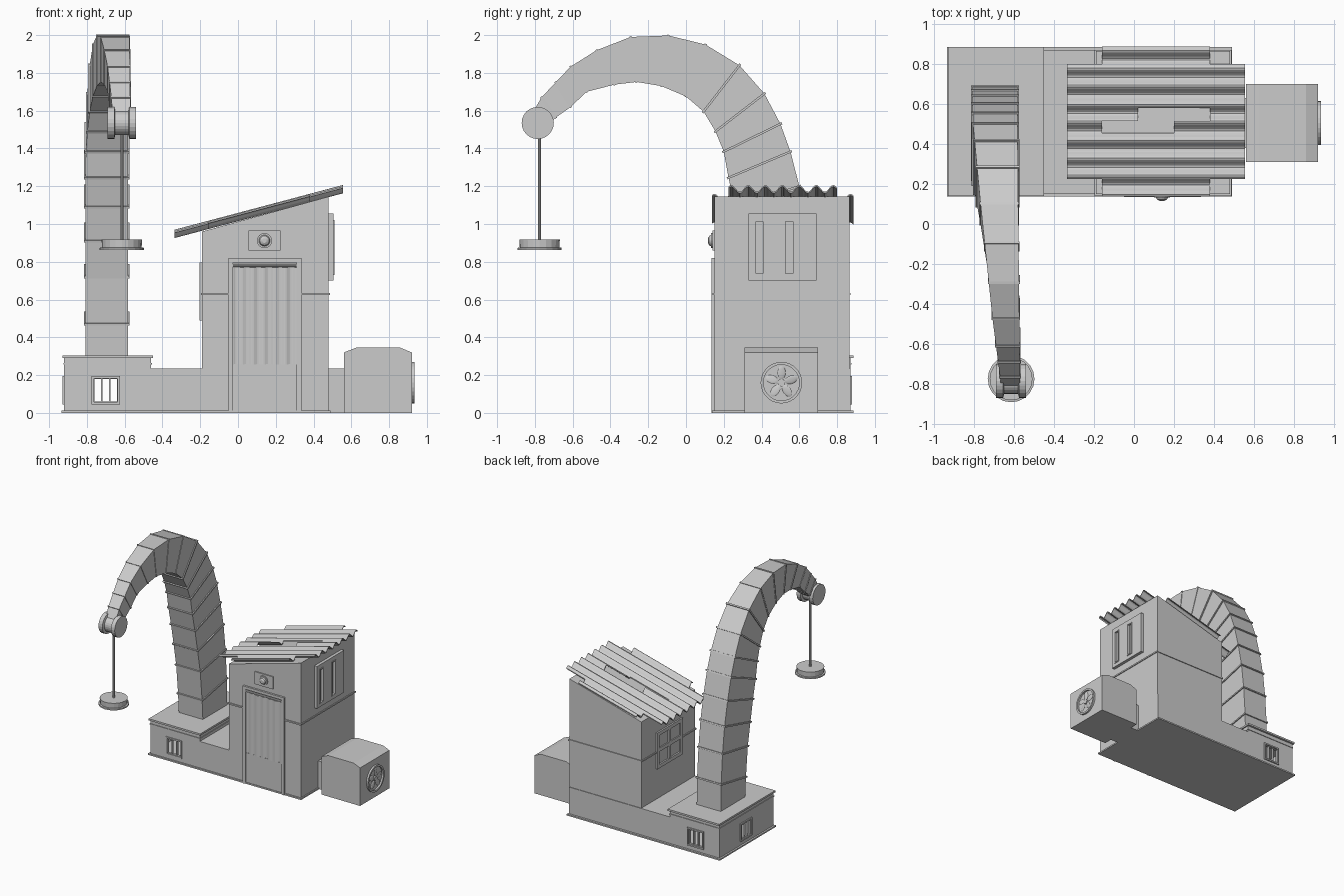
import bpy, bmesh, math
from mathutils import Vector, Matrix

if "Cube" in bpy.data.objects:
    bpy.data.objects.remove(bpy.data.objects["Cube"])


def make(name, bm, smooth=False):
    bmesh.ops.recalc_face_normals(bm, faces=bm.faces)
    me = bpy.data.meshes.new(name)
    bm.to_mesh(me)
    bm.free()
    ob = bpy.data.objects.new(name, me)
    bpy.context.collection.objects.link(ob)
    if smooth:
        bpy.ops.object.select_all(action='DESELECT')
        ob.select_set(True)
        bpy.context.view_layer.objects.active = ob
        bpy.ops.object.shade_smooth_by_angle(angle=math.radians(40))
    return ob


def boxes(name, *dims):
    """One object from boxes given as x0, x1, y0, y1, z0, z1."""
    bm = bmesh.new()
    for x0, x1, y0, y1, z0, z1 in dims:
        m = Matrix.Translation(((x0 + x1) / 2, (y0 + y1) / 2, (z0 + z1) / 2))
        bmesh.ops.create_cube(bm, size=1, matrix=m @ Matrix.Diagonal((x1 - x0, y1 - y0, z1 - z0, 1)))
    return make(name, bm)


def frame(axis, d0, d1, u0, u1, z0, z1, t, sill=True):
    """Box sizes of a rectangular frame on a wall facing along axis."""
    rects = [(u0, u0 + t, z0, z1), (u1 - t, u1, z0, z1), (u0 + t, u1 - t, z1 - t, z1)]
    if sill:
        rects.append((u0 + t, u1 - t, z0, z0 + t))
    if axis == 'x':
        return [(d0, d1, a, b, c, d) for a, b, c, d in rects]
    return [(a, b, d0, d1, c, d) for a, b, c, d in rects]


def loft(name, rings, closed=False):
    """Skin rings of points; ends are capped unless the loop is closed."""
    bm = bmesh.new()
    vs = [[bm.verts.new(p) for p in r] for r in rings]
    n = len(rings[0])
    for a, b in list(zip(vs, vs[1:])) + ([(vs[-1], vs[0])] if closed else []):
        for i in range(n):
            bm.faces.new((a[i], a[(i + 1) % n], b[(i + 1) % n], b[i]))
    if not closed:
        bm.faces.new(vs[0])
        bm.faces.new(vs[-1])
    return make(name, bm)


def lathe(name, centre, axis, profile, seg=24, closed=False):
    """Turn (radius, offset) pairs around an x, y or z axis through centre."""
    u, v, w = {'x': ((0, 1, 0), (0, 0, 1), (1, 0, 0)), 'y': ((1, 0, 0), (0, 0, 1), (0, 1, 0)),
               'z': ((1, 0, 0), (0, 1, 0), (0, 0, 1))}[axis]
    u, v, w = Vector(u), Vector(v), Vector(w)
    rings = []
    for r, h in profile:
        rings.append([Vector(centre) + w * h + r * (u * math.cos(t) + v * math.sin(t))
                      for t in (2 * math.pi * k / seg for k in range(seg))])
    return loft(name, rings, closed)


def cut(ob, *cutters):
    bpy.ops.object.select_all(action='DESELECT')
    bpy.context.view_layer.objects.active = ob
    for dims in cutters:
        c = boxes("cutter", dims)
        c.hide_render = True
        m = ob.modifiers.new("cut", 'BOOLEAN')
        m.operation, m.object, m.solver = 'DIFFERENCE', c, 'EXACT'
        bpy.ops.object.modifier_apply(modifier=m.name)
        bpy.data.objects.remove(c)


# Base: low plinth, hollow crane block with barred vents, trims
boxes("plinth", (-.46, .48, .15, .87, 0, .235))
boxes("plinth_skirt", (-.935, .49, .138, .887, 0, .012))
block = boxes("crane_block", (-.92, -.46, .15, .87, .012, .29))
slots = [(-.76, -.725), (-.718, -.682), (-.675, -.64)]
cut(block, (-.9, -.48, .17, .85, .03, .27),
    *[(a, b, 0, 1, .06, .18) for a, b in slots],
    *[(-1, -.8, a + 1.22, b + 1.22, .06, .18) for a, b in slots])
boxes("block_rim", (-.93, -.45, .14, .887, .29, .305))
boxes("block_trim", (-.925, -.455, .145, .875, .255, .263))
boxes("vent_frames", *frame('y', .142, .15, -.775, -.625, .045, .195, .012),
      *frame('y', .87, .88, -.775, -.625, .045, .195, .012),
      *frame('x', -.93, -.92, .445, .595, .045, .195, .012))

# Shack body with sloping top
prof = [(-.19, .235), (.48, .235), (.48, 1.145), (-.19, .96)]
loft("shack_body", [[(x, y, z) for x, z in prof] for y in (.15, .865)])
boxes("wall_band", (.335, .487, .141, .15, .624, .636), (.48, .487, .141, .872, .624, .636),
      (-.197, .487, .865, .872, .624, .636), (-.197, -.19, .141, .872, .624, .636),
      (-.197, -.05, .141, .15, .624, .636))

# Door with curtain
boxes("door_frame", *frame('y', .134, .155, -.05, .335, 0, .82, .024, False))
boxes("door_panel", (-.026, .311, .143, .155, .012, .26))
N = 40
wave = []
for i in range(N + 1):
    x = -.024 + .333 * i / N
    wave.append((x, .142 + .004 * math.sin(i * .9) + .002 * math.sin(i * .37)))
wave += [(.309, .152), (-.024, .152)]
loft("curtain", [[(x, y, z) for x, y in wave] for z in (.255, .77)])
lathe("curtain_rod", (0, .141, .78), 'x', [(.007, -.026), (.007, .311)], 8)

# Sign plate and lamp over the door
boxes("sign_plate", (.055, .225, .141, .15, .86, .965))
lathe("lamp", (.14, .141, .912), 'y', [(.04, 0), (.04, -.008), (.03, -.008), (.025, -.018), (.012, -.025)], 16)

# Slotted right window and four-pane left window
plate = boxes("right_window", (.48, .505, .33, .69, .7, 1.055))
slits = [(.362, .415), (.52, .574)]
cut(plate, *[(.487, .6, a, b, .73, 1.02) for a, b in slits])
boxes("slit_frames", *[d for a, b in slits for d in frame('x', .49, .51, a, b, .73, 1.02, .008)])
boxes("left_window", *frame('x', -.203, -.19, .33, .67, .49, .795, .03),
      (-.2, -.19, .485, .515, .5, .79), (-.2, -.19, .34, .66, .628, .657))


# Corrugated roof sheets with two missing strips
def sheet(x0, x1, y0, y1):
    n = max(6, round((y1 - y0) / .0095))
    pts = []
    for i in range(n + 1):
        y = y0 + (y1 - y0) * i / n
        pts.append((y, .018 * math.cos(2 * math.pi * (y - .24) / .09)))
    outline = [(y, h + .004) for y, h in pts] + [(y, h - .004) for y, h in reversed(pts)]
    loft("roof_sheet", [[(x, y, .948 + (x + .335) * .2655 + h) for y, h in outline] for x in (x0, x1)])


for s in [(-.335, .555, .225, .455), (-.335, -.16, .455, .515), (.2, .555, .455, .515),
          (-.335, .02, .515, .58), (.38, .555, .515, .58), (-.335, .555, .58, .8),
          (-.16, .38, .138, .225), (-.16, .38, .8, .888)]:
    sheet(*s)

# Generator box with peaked lid, connector and fan
prof = [(.56, 0), (.92, 0), (.92, .32), (.86, .345), (.625, .345), (.56, .32)]
loft("generator", [[(x, y, z) for x, z in prof] for y in (.31, .7)])
boxes("connector", (.48, .56, .38, .63, 0, .235))
lathe("fan_ring", (.92, .505, .16), 'x', [(.11, 0), (.11, .015), (.095, .015), (.095, 0)], 28, True)
lathe("fan_hub", (.92, .505, .16), 'x', [(.02, 0), (.02, .012)], 14)
for k in range(5):
    t = 2 * math.pi * k / 5 + .3
    bm = bmesh.new()
    bmesh.ops.create_uvsphere(bm, u_segments=12, v_segments=6, radius=1, matrix=
        Matrix.Translation((.926, .505, .16)) @ Matrix.Rotation(t, 4, 'X') @
        Matrix.Translation((0, .053, 0)) @ Matrix.Rotation(.15, 4, 'Y') @ Matrix.Diagonal((.004, .036, .022, 1)))
    make("fan_blade", bm, True)

# Crane arm: stations as inner y, z and outer y, z
arm = [(.365, .305, .69, .305), (.355, .47, .685, .53), (.33, .72, .667, .78), (.295, .91, .64, 1.0),
       (.26, 1.09, .6, 1.2), (.225, 1.245, .553, 1.383), (.2, 1.383, .5, 1.53), (.156, 1.49, .415, 1.69),
       (.093, 1.595, .283, 1.84), (0, 1.675, .103, 1.95), (-.13, 1.73, -.093, 1.998),
       (-.262, 1.752, -.294, 1.99), (-.378, 1.738, -.473, 1.92), (-.526, 1.7, -.61, 1.834),
       (-.61, 1.62, -.69, 1.75), (-.69, 1.563, -.765, 1.67), (-.745, 1.51, -.815, 1.585)]


def section(st, grow=0, shift=0):
    a, b = Vector((0, st[0], st[1])), Vector((0, st[2], st[3]))
    d = (b - a).normalized()
    off = Vector((0, -d.z, d.y)) * shift
    f = min(1, max(0, (.36 - (a.y + b.y) / 2) / 1.13))
    xl, xr = -.807 + .142 * f - grow, -.583 + .013 * f + grow
    a, b = a - d * grow + off, b + d * grow + off
    return [(xl, a.y, a.z), (xr, a.y, a.z), (xr, b.y, b.z), (xl, b.y, b.z)]


loft("crane_arm", [section(s) for s in arm])
for i, s in enumerate(arm[1:-1]):
    g = .008 if i < 8 else .004
    loft("arm_band", [section(s, g, -.006), section(s, g, .006)])

# Pulley, cable and lifting magnet
P = (-.615, -.785, 1.535)
lathe("pulley", P, 'x', [(.085, -.075), (.085, -.04), (.065, -.035), (.065, .035), (.085, .04), (.085, .075)], 24)
lathe("cable", (-.615, -.775, 0), 'z', [(.008, .91), (.008, 1.5)], 8)
lathe("magnet", (-.615, -.775, 0), 'z', [(.117, .862), (.117, .874), (.105, .876), (.107, .917)], 20)
